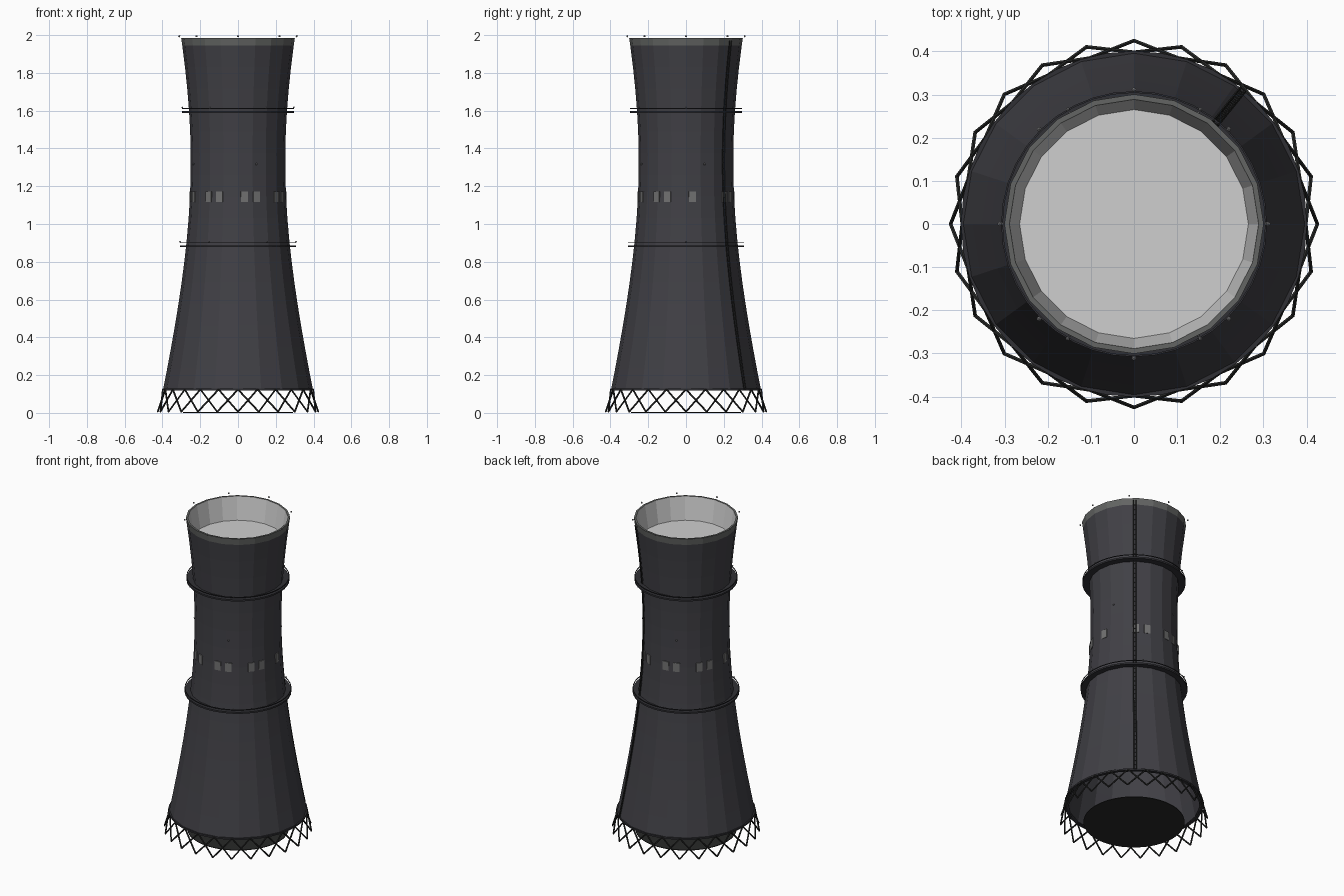
import bpy, bmesh, math
from mathutils import Matrix, Vector

cube = bpy.data.objects.get("Cube")
if cube:
    bpy.data.objects.remove(cube, do_unlink=True)

SIDES = 20
TOP, BASE, BAND = 1.985, 0.12, 1.945
CAP_Z = 1.84
WALL = 0.017


def material(name, r, g, b):
    m = bpy.data.materials.new(name)
    m.use_nodes = True
    m.diffuse_color = (r, g, b, 1)
    node = next(n for n in m.node_tree.nodes if n.type == 'BSDF_PRINCIPLED')
    node.inputs["Base Color"].default_value = (r, g, b, 1)
    return m


SHELL = material("dark concrete", 0.052, 0.051, 0.060)
RIM = material("rim grey", 0.125, 0.13, 0.125)
PALE = material("pale lining", 0.62, 0.62, 0.62)
STEEL = material("dark steel", 0.021, 0.022, 0.021)
TRIM = material("ring steel", 0.03, 0.03, 0.035)
GLASS = material("window grey", 0.17, 0.17, 0.17)
LAMP = material("lamp grey", 0.25, 0.25, 0.26)


def radius(z):
    """Hyperbolic tower radius at height z."""
    return 0.25 * math.sqrt(1 + ((z - 1.33) / 0.98) ** 2)


def polar(r, degrees, z):
    a = math.radians(degrees)
    return Vector((r * math.cos(a), r * math.sin(a), z))


def finish(name, bm, *mats):
    mesh = bpy.data.meshes.new(name)
    bm.to_mesh(mesh)
    bm.free()
    for m in mats:
        mesh.materials.append(m)
    obj = bpy.data.objects.new(name, mesh)
    bpy.context.collection.objects.link(obj)
    return obj


def lathe(name, profile, sides, *mats, closed=True):
    """Turn (radius, z, material index) points around the z axis."""
    bm = bmesh.new()
    rings = [[bm.verts.new(polar(r, 360 * i / sides, z)) for i in range(sides)]
             for r, z, _ in profile]
    for k in range(len(rings) if closed else len(rings) - 1):
        a, b = rings[k], rings[(k + 1) % len(rings)]
        for i in range(sides):
            j = (i + 1) % sides
            f = bm.faces.new((a[i], a[j], b[j], b[i]))
            f.material_index = profile[k][2]
    return finish(name, bm, *mats)


def add_rod(bm, p, q, r, sides=6):
    d = q - p
    place = Matrix.Translation((p + q) / 2) @ d.to_track_quat('Z', 'Y').to_matrix().to_4x4()
    bmesh.ops.create_cone(bm, cap_ends=True, segments=sides, radius1=r, radius2=r,
                          depth=d.length, matrix=place)


def disc(name, r, z, depth, mat, sides):
    bm = bmesh.new()
    bmesh.ops.create_cone(bm, cap_ends=True, segments=sides, radius1=r, radius2=r,
                          depth=depth, matrix=Matrix.Translation((0, 0, z)))
    # start the polygon on the x axis like the shell
    for i, v in enumerate(bm.verts):
        a = round(math.atan2(v.co.y, v.co.x) * sides / math.tau) * 360 / sides
        v.co = polar(r, a, v.co.z)
    return finish(name, bm, mat)


# Tower shell: outer wall, rim band, pale lining near the mouth, dark inner wall
heights = [BASE + (BAND - BASE) * i / 16 for i in range(17)]
outer = [(radius(z), z, 0) for z in heights[:-1]]
band = [(radius(BAND), BAND, 1), (radius(TOP), TOP, 1)]
lining = [(radius(TOP) - WALL * 0.7, TOP, 2)]
inner = [(radius(z) - WALL, z, 0) for z in [CAP_Z] + heights[-3::-1]]
lathe("tower_shell", outer + band + lining + inner, SIDES, SHELL, RIM, PALE)

# Pale cap inside the mouth, basin floor on the ground
disc("mouth_cap", radius(CAP_Z) - WALL + 0.001, CAP_Z, 0.004, PALE, SIDES)
disc("basin_floor", 0.292, 0.002, 0.004, STEEL, 40)

# Crossed support struts
bm = bmesh.new()
for k in range(24):
    foot = polar(0.425, k * 15, 0.006)
    for step in (-1, 1):
        add_rod(bm, foot, polar(0.398, (k + step) * 15, 0.124), 0.0048)
finish("support_struts", bm, STEEL)


def ring(name, r0, r1, z0, z1, mat, sides=40):
    lathe(name, [(r1, z0, 0), (r1, z1, 0), (r0, z1, 0), (r0, z0, 0)], sides, mat)


ring("base_ring", 0.385, 0.401, 0.118, 0.128, TRIM)

# Walkways with handrails
for label, z, r in (("lower", 0.882, 0.308), ("upper", 1.592, 0.297)):
    ring(label + "_walkway", radius(z) - 0.01, r, z - 0.005, z + 0.005, TRIM)
    ring(label + "_handrail", r - 0.004, r, z + 0.017, z + 0.021, TRIM)


def lamps(name, r, z, start, count, size=0.006):
    bm = bmesh.new()
    for i in range(count):
        p = polar(r, start + 360 * i / count, z)
        bmesh.ops.create_icosphere(bm, subdivisions=1, radius=size,
                                   matrix=Matrix.Translation(p))
    finish(name, bm, LAMP)


lamps("rim_lamps", 0.311, 1.994, 0, 8)
lamps("upper_walkway_lamps", 0.296, 1.617, 0, 6, 0.005)
lamps("waist_lamps", 0.256, 1.317, 22.5, 4)
lamps("lower_walkway_lamps", 0.307, 0.907, 0, 6, 0.005)

# Paired window plates lying on the shell facets
bm = bmesh.new()
facet = 360 / SIDES
for pair in range(8):
    for side in (-7.5, 7.5):
        a = 15 + 45 * pair + side
        if a == 22.5:
            continue
        off = math.radians(a % facet - facet / 2)
        r = radius(1.145) * math.cos(math.pi / SIDES) / math.cos(off)
        place = (Matrix.Translation(polar(r, a, 1.145))
                 @ Matrix.Rotation(math.radians(a), 4, 'Z')
                 @ Matrix.Diagonal((0.009, 0.037, 0.055, 1)))
        bmesh.ops.create_cube(bm, size=1, matrix=place)
finish("windows", bm, GLASS)

# Ladder following the wall
bm = bmesh.new()
heading = polar(1, 51, 0)
across = Vector((-heading.y, heading.x, 0)) * 0.007
steps = 60


def on_ladder(i):
    z = 0.125 + 1.845 * i / steps
    return heading * (radius(z) + 0.005) + Vector((0, 0, z))


for i in range(steps):
    p, q = on_ladder(i), on_ladder(i + 1)
    for s in (-1, 1):
        add_rod(bm, p + across * s, q + across * s, 0.003, 4)
    add_rod(bm, p - across, p + across, 0.002, 4)
finish("ladder", bm, STEEL)

# Make all faces point outward
for obj in bpy.context.collection.objects:
    if obj.type == 'MESH':
        bm = bmesh.new()
        bm.from_mesh(obj.data)
        bmesh.ops.recalc_face_normals(bm, faces=bm.faces)
        bm.to_mesh(obj.data)
        bm.free()
